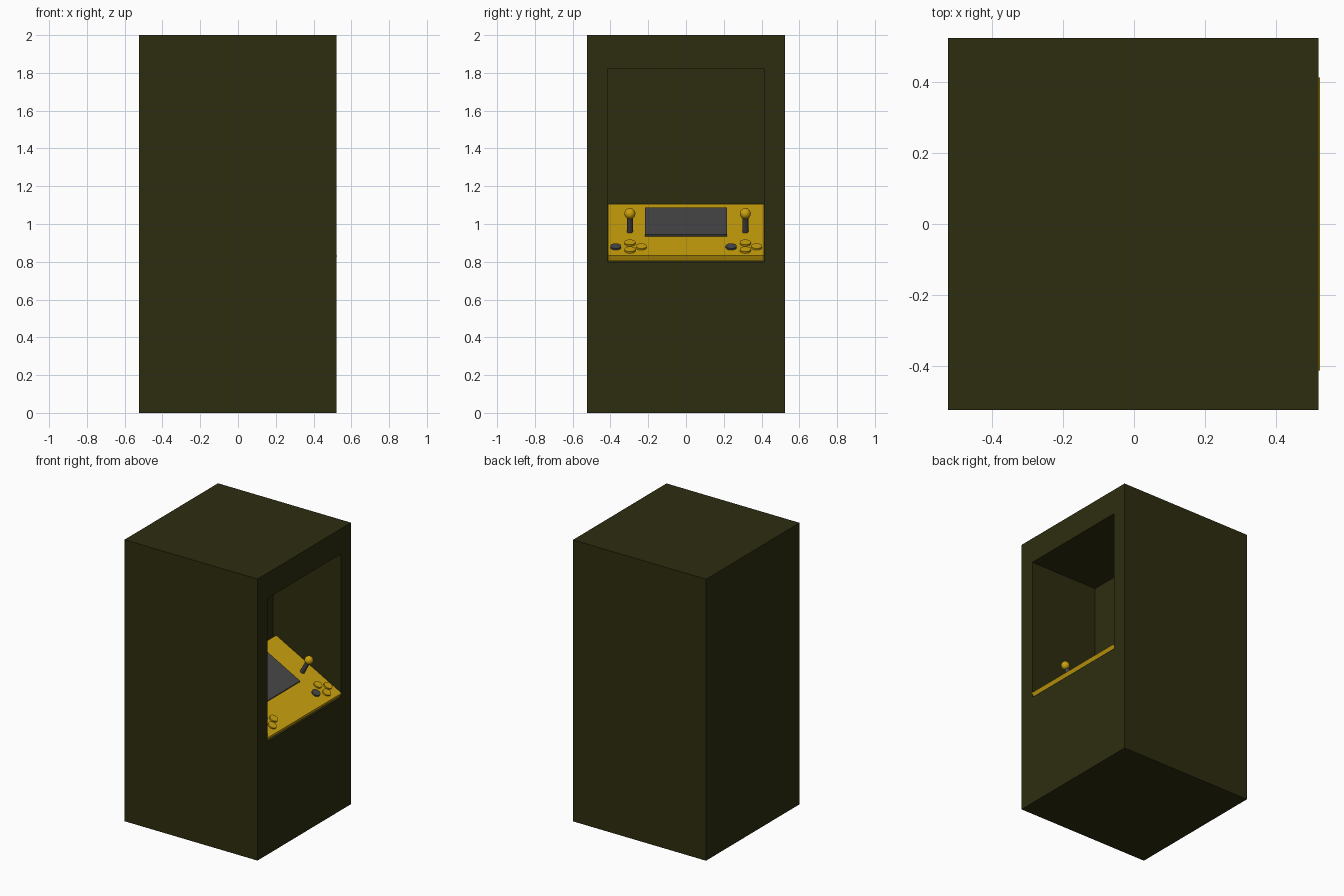
import bpy, bmesh, math
from mathutils import Matrix, Vector

if "Cube" in bpy.data.objects:
    bpy.data.objects.remove(bpy.data.objects["Cube"])


def material(name, rgb):
    m = bpy.data.materials.new(name)
    m.diffuse_color = (*rgb, 1)
    m.use_nodes = True
    m.node_tree.nodes["Principled BSDF"].inputs["Base Color"].default_value = m.diffuse_color
    return m


OLIVE = material("dark olive", (0.027, 0.026, 0.005))
GOLD = material("gold", (0.60, 0.36, 0.004))
GREY = material("dark grey", (0.064, 0.064, 0.066))


def finish(name, bm, mat, matrix=None, smooth=False):
    bmesh.ops.recalc_face_normals(bm, faces=bm.faces)
    mesh = bpy.data.meshes.new(name)
    bm.to_mesh(mesh)
    bm.free()
    mesh.materials.append(mat)
    ob = bpy.data.objects.new(name, mesh)
    bpy.context.collection.objects.link(ob)
    if matrix is not None:
        ob.matrix_world = matrix
    if smooth:
        bpy.context.view_layer.objects.active = ob
        ob.select_set(True)
        bpy.ops.object.shade_smooth_by_angle(angle=math.radians(40))
        ob.select_set(False)
    return ob


def box_bm(lo, hi):
    bm = bmesh.new()
    bmesh.ops.create_cube(bm, size=1)
    lo, hi = Vector(lo), Vector(hi)
    for v in bm.verts:
        v.co = Vector((lo[i] + (hi[i] - lo[i]) * (v.co[i] + 0.5) for i in range(3)))
    return bm


# Cabinet: a box with a deep recess sunk into its +x side
bm = box_bm((-0.525, -0.525, 0), (0.521, 0.525, 2))
side = max(bm.faces, key=lambda f: f.calc_center_median().x)
bmesh.ops.inset_region(bm, faces=[side], thickness=0.1)
for v in side.verts:
    v.co.y = math.copysign(0.415, v.co.y)
    v.co.z = 1.82 if v.co.z > 1 else 0.80
back = bmesh.ops.extrude_discrete_faces(bm, faces=[side])["faces"][0]
for v in back.verts:
    v.co.x = -0.016
finish("cabinet", bm, OLIVE)

# Panel space: x runs up the slope, y across, z out of the panel
tilt = math.radians(28)
PANEL = Matrix(((-math.cos(tilt), 0, math.sin(tilt), 0.525),
                (0, 1, 0, 0),
                (math.sin(tilt), 0, math.cos(tilt), 0.832),
                (0, 0, 0, 1)))
# turn the frame right-handed
PANEL = PANEL @ Matrix.Diagonal((1, -1, 1, 1))

# Control panel and its screen
finish("control_panel", box_bm((0, -0.414, -0.031), (0.583, 0.414, 0)), GOLD, PANEL)
finish("screen", box_bm((0.218, -0.216, -0.005), (0.522, 0.216, 0.012)), GREY, PANEL)


def peg(name, s, y, radius, height, mat):
    bm = bmesh.new()
    bmesh.ops.create_cone(bm, cap_ends=True, segments=32, radius1=radius, radius2=radius,
                          depth=height, matrix=Matrix.Translation((s, -y, height / 2)))
    finish(name, bm, mat, PANEL, True)


# Two player stations: joystick, one grey button and three gold buttons
for station, y0 in (("left", -0.297), ("right", 0.314)):
    peg(station + "_stick", 0.27, y0, 0.016, 0.10, GREY)
    bm = bmesh.new()
    bmesh.ops.create_uvsphere(bm, u_segments=32, v_segments=16, radius=0.029,
                              matrix=Matrix.Translation((0.27, -y0, 0.109)))
    finish(station + "_stick_ball", bm, GOLD, PANEL, True)
    peg(station + "_grey_button", 0.092, y0 - 0.075, 0.029, 0.01, GREY)
    for i, (s, dy) in enumerate(((0.135, 0), (0.056, 0), (0.092, 0.06))):
        peg(f"{station}_gold_button_{i + 1}", s, y0 + dy, 0.029, 0.01, GOLD)
